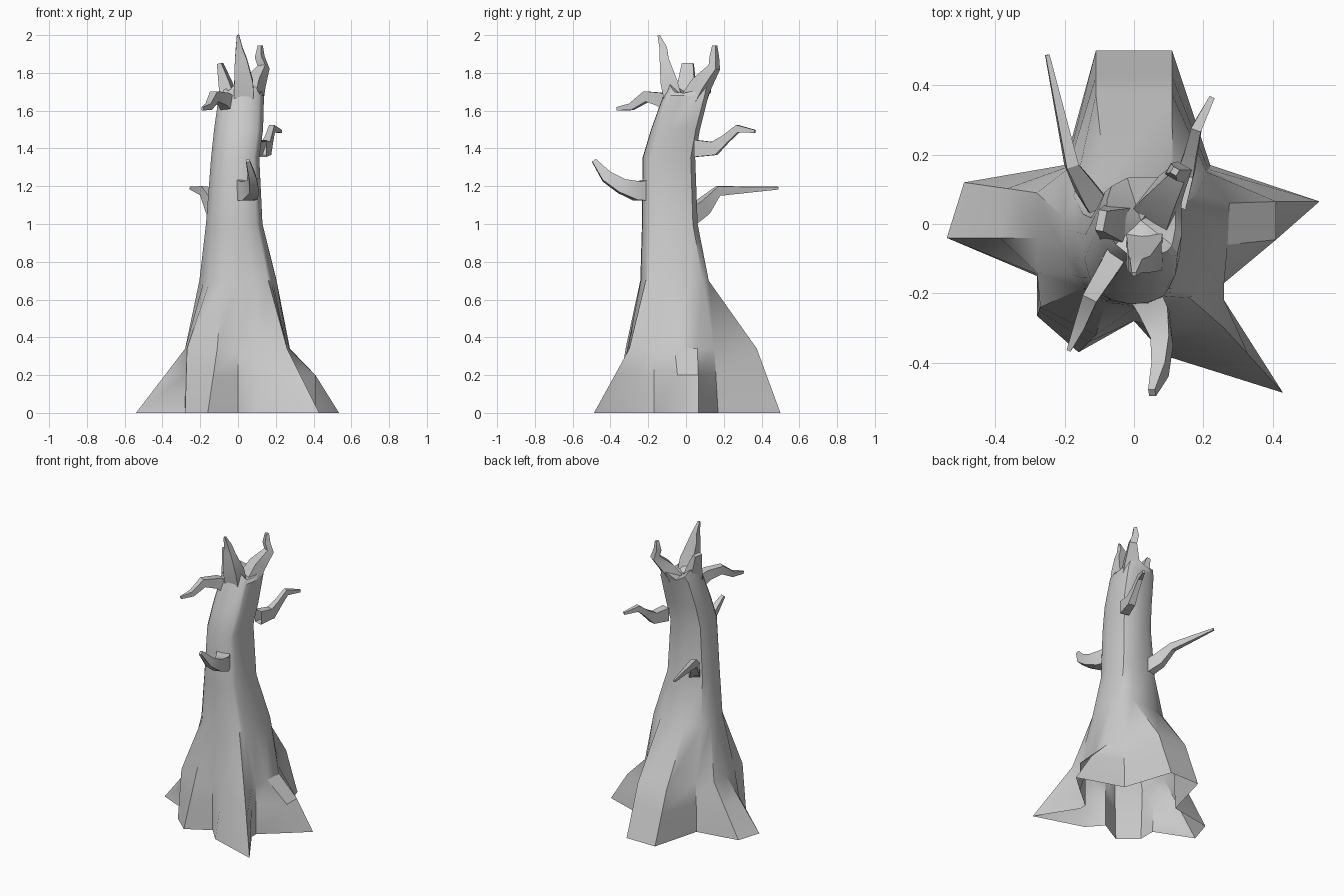
import bpy, bmesh, math
from mathutils import Vector


def finish(name, bm, angle):
    bmesh.ops.recalc_face_normals(bm, faces=bm.faces)
    me = bpy.data.meshes.new(name)
    bm.to_mesh(me)
    bm.free()
    ob = bpy.data.objects.new(name, me)
    bpy.context.collection.objects.link(ob)
    bpy.ops.object.select_all(action='DESELECT')
    ob.select_set(True)
    bpy.context.view_layer.objects.active = ob
    bpy.ops.object.shade_smooth_by_angle(angle=math.radians(angle))
    return ob


def loft(bm, rings):
    vs = [[bm.verts.new(p) for p in r] for r in rings]
    n = len(vs[0])
    for a, b in zip(vs, vs[1:]):
        for i in range(n):
            j = (i + 1) % n
            bm.faces.new((a[i], a[j], b[j], b[i]))
    return vs


# Trunk: star-shaped root outline (steep walls in the valleys) blending into stacked rounded boxes
foot = [(.535, .065), (.22, .17), (.11, .5), (-.11, .5), (-.20, .17), (-.49, .12), (-.54, -.04),
        (-.28, -.15), (-.28, -.265), (-.16, -.37), (0, -.28), (.09, -.38), (.43, -.487),
        (.26, -.22), (.26, -.17), (.41, -.045)]
knee = [(.275, .06), (.21, .15), (.11, .375), (-.11, .375), (-.19, .16), (-.28, .09), (-.28, -.04),
        (-.28, -.14), (-.27, -.24), (-.11, -.32), (0, -.28), (.10, -.31), (.26, -.30),
        (.26, -.22), (.26, -.17), (.27, -.06)]
angles = [math.atan2(y, x) for x, y in foot]
mid = [(a[0] * .41 + b[0] * .59, a[1] * .41 + b[1] * .59, .2) for a, b in zip(foot, knee)]
mid[0], mid[-1] = (.41, .065, .2), (.41, -.045, .2)
rings = [[(x, y, 0) for x, y in foot], mid, [(x, y, .34) for x, y in knee]]


def boxy(a):
    c, s = math.cos(a), math.sin(a)
    e = 1.0 if c < 0 and s < 0 else .4 if c > 0 and s > 0 else .6
    return math.copysign(abs(c) ** e, c), math.copysign(abs(s) ** e, s)


# z, centre x, centre y, half width, half depth
levels = [(.70, 0, -.06, .205, .182), (1.0, -.02, -.085, .15, .148),
          (1.35, -.015, -.09, .128, .14), (1.5, .003, -.055, .13, .13),
          (1.68, .018, 0, .12, .12)]
for z, cx, cy, rx, ry in levels:
    rings.append([(cx + rx * boxy(a)[0], cy + ry * boxy(a)[1], z) for a in angles])
# jagged broken rim, higher where the spikes grow
rim = []
for a in angles:
    lift = max(math.cos(a - d) for d in map(math.radians, (50, 175, 275)))
    u, v = boxy(a)
    rim.append((.02 + .10 * u, .02 + .115 * v, 1.68 + .08 * max(lift, 0) ** 3))
rings.append(rim)
bm = bmesh.new()
top = loft(bm, rings)[-1]
pit = bm.verts.new((.02, .01, 1.69))
for i in range(len(top)):
    bm.faces.new((top[i], top[(i + 1) % len(top)], pit))
finish("trunk", bm, 32)


# Tapered limbs: path points are (x, y, z, half width, half height)
def limb(name, path):
    pts = [Vector(p[:3]) for p in path]
    rings = []
    side = None
    for i, p in enumerate(pts):
        d = (pts[min(i + 1, len(pts) - 1)] - pts[max(i - 1, 0)]).normalized()
        if side is None:
            side = d.cross(Vector((0, 0, 1))).normalized()
        side = (side - d * side.dot(d)).normalized()
        up = side.cross(d)
        w, h = path[i][3:]
        rings.append([p + side * w * s + up * h * t for s, t in ((1, 1), (-1, 1), (-1, -1), (1, -1))])
    bm = bmesh.new()
    vs = loft(bm, rings)
    bm.faces.new(vs[-1])
    finish(name, bm, 28)


limb("front_branch", [(.03, -.20, 1.18, .045, .055), (.06, -.26, 1.175, .042, .05),
                      (.08, -.34, 1.20, .027, .038), (.075, -.42, 1.25, .02, .03),
                      (.052, -.487, 1.335, .01, .012)])
limb("upper_left_branch", [(-.03, -.05, 1.61, .035, .045), (-.075, -.13, 1.66, .028, .036),
                           (-.125, -.21, 1.675, .022, .028), (-.155, -.29, 1.62, .016, .018),
                           (-.188, -.365, 1.61, .006, .009)])
limb("back_right_branch", [(.12, .05, 1.40, .03, .045), (.15, .15, 1.40, .024, .036),
                           (.165, .21, 1.45, .018, .022), (.18, .275, 1.505, .015, .02),
                           (.225, .365, 1.49, .008, .008)])
limb("back_left_branch", [(-.08, .02, 1.04, .035, .045), (-.13, .09, 1.09, .03, .042),
                          (-.18, .17, 1.175, .018, .025), (-.25, .488, 1.19, .006, .007)])

# Broken spikes around the crown
limb("front_spike", [(.03, -.055, 1.60, .055, .05), (.03, -.09, 1.75, .05, .045),
                     (.015, -.115, 1.87, .032, .024), (.006, -.12, 1.93, .018, .02),
                     (0, -.145, 2.0, .006, .006)])
limb("right_spike", [(.05, .02, 1.62, .065, .05), (.09, .085, 1.745, .045, .04),
                     (.135, .15, 1.83, .024, .024), (.115, .15, 1.885, .02, .018),
                     (.118, .152, 1.945, .01, .01)])
limb("left_spike", [(-.04, 0, 1.62, .06, .045), (-.065, .005, 1.74, .045, .03),
                    (-.095, .01, 1.85, .03, .012)])
